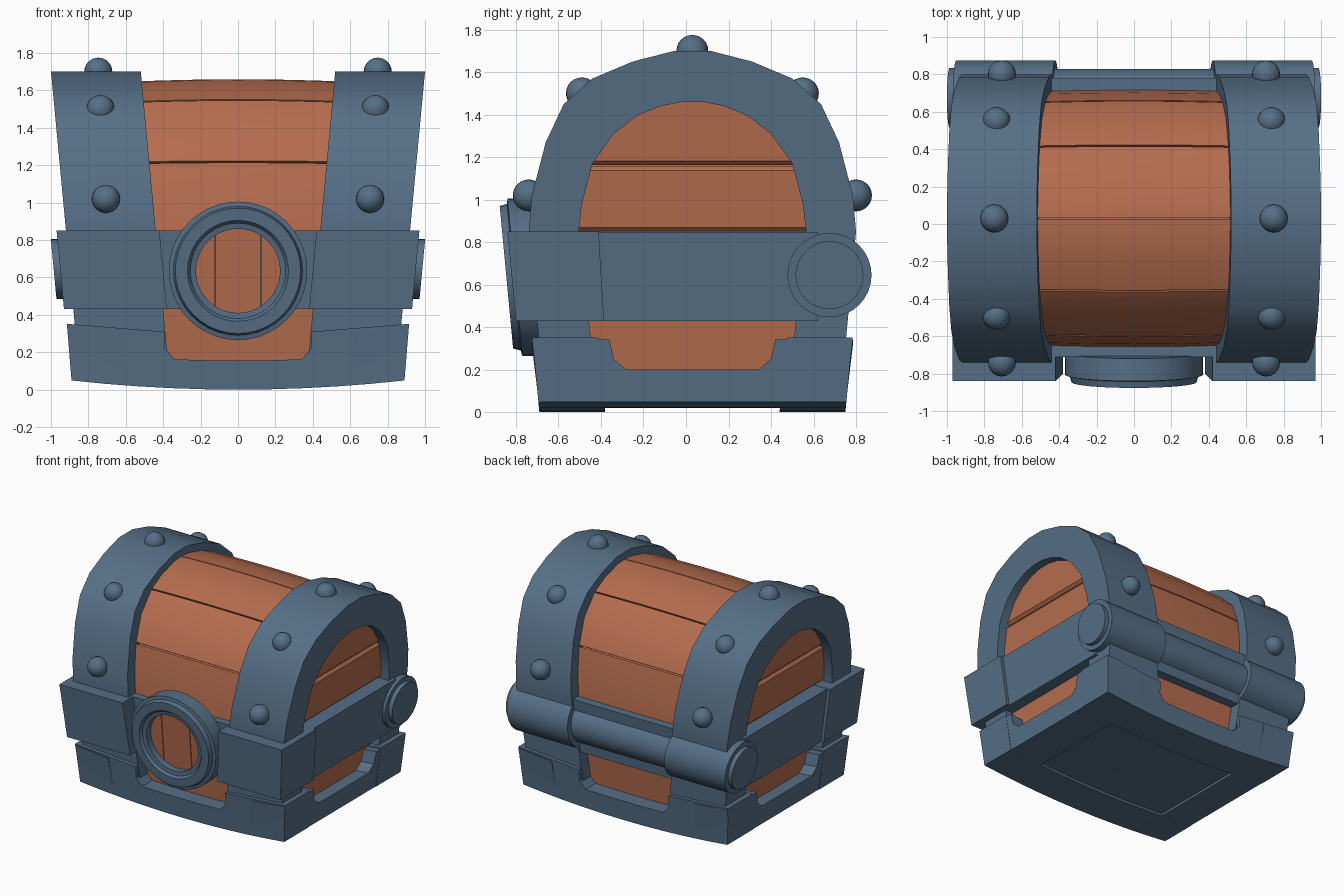
import bpy, bmesh, math
from mathutils import Vector

cube = bpy.data.objects.get("Cube")
if cube:
    bpy.data.objects.remove(cube)

FLARE = 0.094   # every wall leans outward by this much per unit height
MID_Y = 0.03    # centre line of the chest body


def material(name, rgb):
    m = bpy.data.materials.new(name)
    m.use_nodes = True
    m.diffuse_color = (*rgb, 1)
    m.node_tree.nodes["Principled BSDF"].inputs["Base Color"].default_value = (*rgb, 1)
    return m


STEEL = material("blue steel", (0.093, 0.159, 0.242))
WOOD = material("red wood", (0.468, 0.153, 0.078))


def finish(name, bm, mat, mirror=False):
    bmesh.ops.recalc_face_normals(bm, faces=bm.faces)
    mesh = bpy.data.meshes.new(name)
    bm.to_mesh(mesh)
    bm.free()
    mesh.materials.append(mat)
    obj = bpy.data.objects.new(name, mesh)
    bpy.context.collection.objects.link(obj)
    bpy.ops.object.select_all(action='DESELECT')
    obj.select_set(True)
    bpy.context.view_layer.objects.active = obj
    bpy.ops.object.shade_smooth_by_angle(angle=math.radians(30))
    if mirror:
        obj.modifiers.new("Mirror", 'MIRROR').use_mirror_merge = False
    return obj


def loft(name, rings, mat, mirror=False, caps=True):
    """Skin a list of equal-sized closed rings."""
    bm = bmesh.new()
    loops = [[bm.verts.new(p) for p in ring] for ring in rings]
    n = len(loops[0])
    for a, b in zip(loops, loops[1:]):
        for i in range(n):
            j = (i + 1) % n
            bm.faces.new((a[i], a[j], b[j], b[i]))
    if caps:
        bm.faces.new(loops[0])
        bm.faces.new(loops[-1])
    return finish(name, bm, mat, mirror)


def leaning_box(name, xs, ys, z0, z1, mat, mirror=False):
    """Box whose bounds are (offset, lean) pairs."""
    def ring(z):
        x0, x1 = [a + s * z for a, s in xs]
        y0, y1 = [a + s * z for a, s in ys]
        return [(x0, y0, z), (x1, y0, z), (x1, y1, z), (x0, y1, z)]
    return loft(name, [ring(z0), ring(z1)], mat, mirror)


def circle(r, n=32):
    return [(r * math.cos(math.tau * i / n), r * math.sin(math.tau * i / n)) for i in range(n)]


def both_halves(half):
    return half + [(-u, v) for u, v in reversed(half)]


# Arched straps: inverted U with a sloping width
outer = [(.70, .10), (.77, .85), (.755, 1.02), (.69, 1.27), (.605, 1.45),
         (.47, 1.57), (.28, 1.65), (.085, 1.70)]
inner = [(.45, .10), (.535, .85), (.52, .98), (.47, 1.17), (.37, 1.31),
         (.26, 1.395), (.15, 1.44), (.05, 1.46)]
rings = []
for (u, v), (p, q) in zip(both_halves(outer), both_halves(inner)):
    rings.append([(base + FLARE * z, MID_Y + y, z) for base, y, z in
                  ((.36, u, v), (.84, u, v), (.84, p, q), (.36, p, q))])
loft("arched_strap", rings, STEEL, mirror=True)

# Domed rivets on the straps
for y, z in ((.03, 1.70), (-.49, 1.50), (.55, 1.50), (-.74, 1.02), (.80, 1.02)):
    bm = bmesh.new()
    bmesh.ops.create_uvsphere(bm, u_segments=20, v_segments=12, radius=.075)
    bmesh.ops.translate(bm, verts=bm.verts, vec=Vector((.645 + .06 * z, y, z)))
    finish("rivet", bm, STEEL, mirror=True)

# Lid planks, bulging slightly at mid length
planks = [[(.675, .84), (.66, 1.02), (.62, 1.207)],
          [(.616, 1.217), (.53, 1.40), (.386, 1.534)],
          [(.378, 1.539), (.245, 1.60), (.08, 1.64), (.004, 1.645)]]


def lid_rings(section, side, length):
    result = []
    for i in range(9):
        t = i / 4 - 1
        k = 1 + .018 * (1 - t * t)
        result.append([(t * length, MID_Y + side * u * k, .85 + (v - .85) * k) for u, v in section])
    return result


def shrink(points, k):
    return [(u * k, .85 + (v - .85) * k) for u, v in points]


for side in (-1, 1):
    for arc in planks:
        section = arc + shrink(arc[::-1], .94)
        loft("lid_plank", lid_rings(section, side, .6), WOOD)
core = both_halves(shrink(sum(planks, []), .95))
loft("lid_core", lid_rings(core, 1, .6), WOOD)
end_core = both_halves(shrink(inner[1:], 1.02))
loft("end_core", [[(x, MID_Y + u, v) for u, v in end_core] for x in (-.8, .8)], WOOD)


# End planks inside the arches, with bevelled joints
def opening_half_width(z):
    for (h0, z0), (h1, z1) in zip(inner, inner[1:]):
        if z <= z1:
            return h0 + (h1 - h0) * (z - z0) / (z1 - z0) + .02
    return .05


for z0, z1 in ((.85, 1.158), (1.162, 1.50)):
    rings = []
    for base, trim in ((.715, 0), (.75, 0), (.77, .02)):
        heights = [z0 + trim + (z1 - z0 - 2 * trim) * i / 8 for i in range(9)]
        outline = both_halves([(opening_half_width(z), z) for z in heights])
        rings.append([(base + FLARE * z, MID_Y + u, z) for u, z in outline])
    loft("end_plank", rings, WOOD, mirror=True)

# Lower wooden body
leaning_box("wooden_body", ((-.77, -FLARE), (.77, FLARE)),
            ((-.565, -FLARE), (.625, FLARE)), .08, .84, WOOD)


# Base frame: notched walls that sag toward the middle
def sag(x, v):
    return v + .05 * (x / .9) ** 2


def notched(half, bottom):
    floor = [(-bottom + bottom * i / 5, 0) for i in range(1, 10)]
    return both_halves(half) + floor


long_wall = notched([(.89, 0), (.915, .30), (.39, .30), (.39, .21), (.34, .155), (.17, .155)], .89)
for name, side in (("front_base_wall", -1), ("back_base_wall", 1)):
    loft(name, [[(u, MID_Y + side * (.72 + FLARE * sag(u, v) - d), sag(u, v)) for u, v in long_wall]
                for d in (0, .31)], STEEL)
short_wall = notched([(.72, 0), (.755, .29), (.39, .29), (.37, .20), (.31, .15), (.15, .15)], .72)
rings = []
for d in (0, .29):
    rings.append([(.886 + FLARE * v - d, MID_Y + u, sag(.886 + FLARE * v - d, v))
                  for u, v in short_wall])
loft("side_base_wall", rings, STEEL, mirror=True)
rings = []
for i in range(9):
    x = -.7 + 1.4 * i / 8
    rings.append([(x, y, sag(x, v)) for y, v in ((-.5, .02), (.56, .02), (.56, .1), (-.5, .1))])
loft("base_floor", rings, STEEL)

# Belt around the body
LOW, HIGH = .43, .85
leaning_box("belt_front_corner", ((.34, FLARE), (.89, FLARE)),
            ((-.76, -FLARE), (-.36, -.06)), LOW, HIGH, STEEL, mirror=True)
leaning_box("belt_side_plate", ((.70, FLARE), (.865, FLARE)),
            ((-.45, 0), (.62, 0)), LOW, HIGH - .002, STEEL, mirror=True)
leaning_box("belt_front_plate", ((-.5, 0), (.5, 0)),
            ((-.5, -FLARE), (-.63, -FLARE)), LOW, HIGH, STEEL)
leaning_box("belt_back_plate", ((-.5, 0), (.5, 0)),
            ((.55, FLARE), (.70, FLARE)), LOW, HIGH, STEEL)

# Hinge: thin rod, thick sleeves and end caps
HINGE_Y, HINGE_Z = .675, .645


def hinge_ring(r, base, lean=FLARE):
    return [(base + lean * (HINGE_Z + v), HINGE_Y + u, HINGE_Z + v) for u, v in circle(r)]


loft("hinge_rod", [hinge_ring(.155, -.5, 0), hinge_ring(.155, .5, 0)], STEEL)
loft("hinge_sleeve", [hinge_ring(.198, .36), hinge_ring(.198, .89)], STEEL, mirror=True)
loft("hinge_cap", [hinge_ring(.16, .86), hinge_ring(.16, .925)], STEEL, mirror=True)

# Round lock on the front, leaning with the wall
LOCK_Z = .635


def lock_point(u, v, d):
    return (u, -.715 - d - FLARE * v, LOCK_Z + v)


profile = [(.225, -.03), (.37, -.03), (.37, .09), (.345, .095), (.335, .13),
           (.27, .13), (.255, .11), (.225, .105), (.225, -.03)]
loft("lock_ring", [[lock_point(u, v, d) for u, v in circle(r, 40)] for r, d in profile],
     STEEL, caps=False)

# Three upright planks behind the lock ring
R = .235
for a, b in ((-.23, -.124), (-.119, .119), (.124, .23)):
    top = [(a + (b - a) * i / 8, math.sqrt(R * R - (a + (b - a) * i / 8) ** 2)) for i in range(9)]
    outline = top + [(u, -v) for u, v in reversed(top)]
    loft("lock_plank", [[lock_point(u, v, d) for u, v in outline] for d in (-.02, .05)], WOOD)
